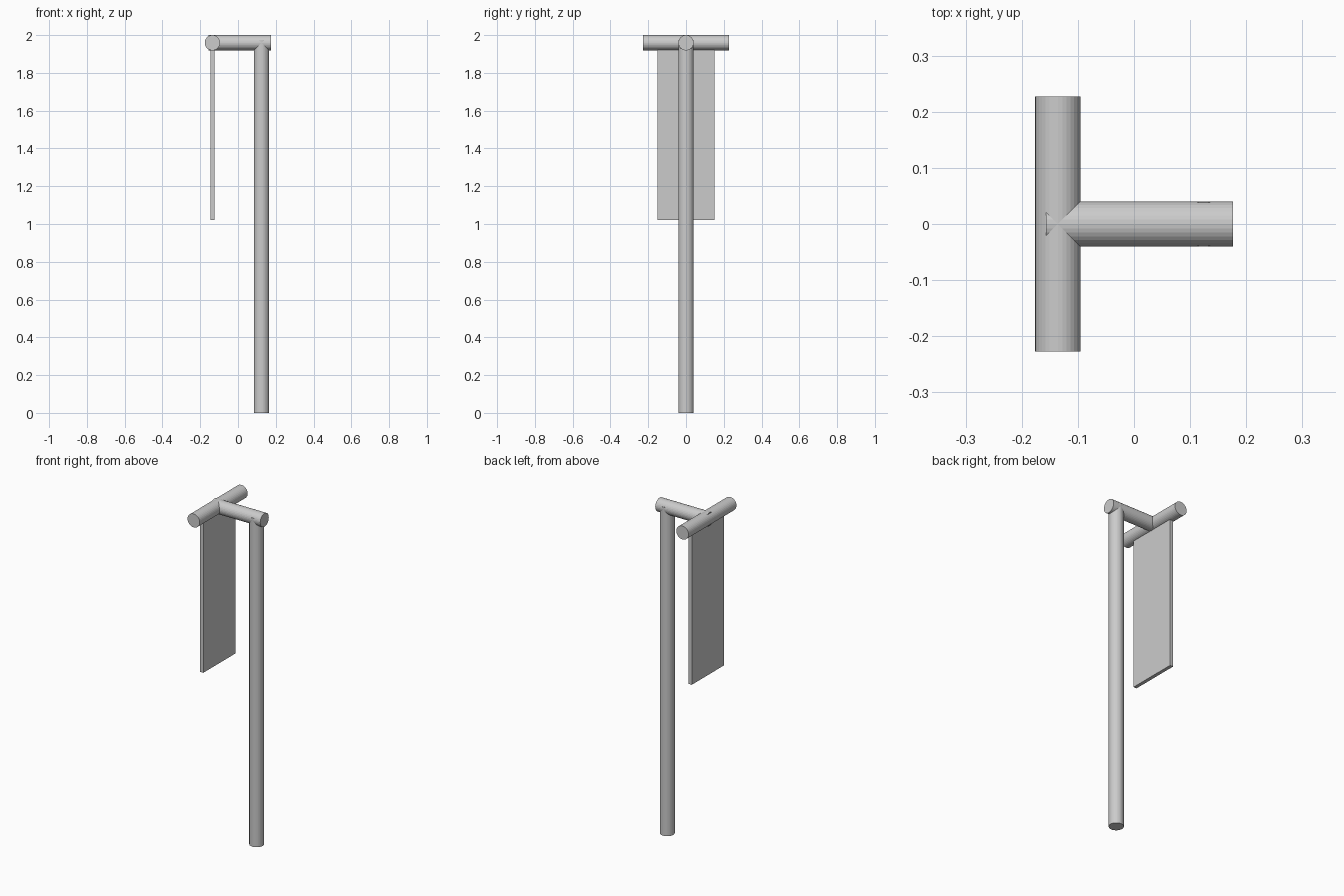
import bpy
from math import pi

if "Cube" in bpy.data.objects:
    bpy.data.objects.remove(bpy.data.objects["Cube"])

R = 0.0405          # shared tube radius
TOP = 2.0 - R       # height of the horizontal tube axes
BAR_X = -0.1355


def tube(name, length, location, rotation=(0, 0, 0)):
    bpy.ops.mesh.primitive_cylinder_add(vertices=32, radius=R, depth=length,
                                        location=location, rotation=rotation)
    bpy.context.object.name = name


# Upright pole, ending just inside the arm
pole_h = 1.973
tube("pole", pole_h, (0.124, 0, pole_h / 2))

# Arm reaching from the pole to the crossbar
x0, x1 = -0.157, 0.176
tube("arm", x1 - x0, ((x0 + x1) / 2, 0, TOP), (0, pi / 2, 0))

# Crossbar carrying the banner
tube("crossbar", 0.455, (BAR_X, 0, TOP), (pi / 2, 0, 0))

# Hanging banner panel
z0, z1 = 1.02, 1.95
bpy.ops.mesh.primitive_cube_add(size=1, location=(BAR_X + 0.001, 0, (z0 + z1) / 2))
banner = bpy.context.object
banner.name = "banner"
banner.scale = (0.021, 0.304, z1 - z0)
